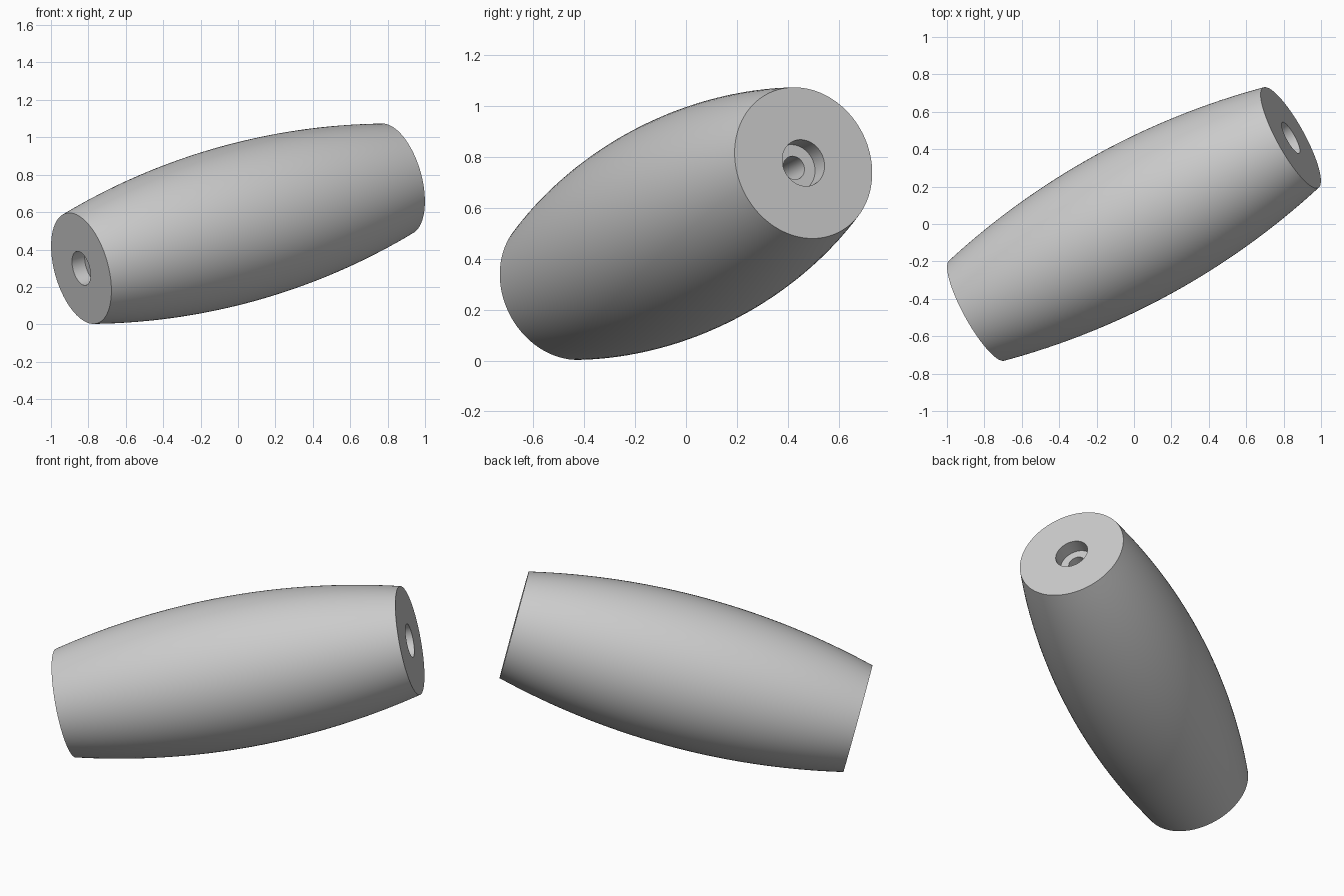
import bpy
import bmesh
import math
from mathutils import Vector

cube = bpy.data.objects.get("Cube")
if cube:
    bpy.data.objects.remove(cube, do_unlink=True)

# Main dimensions
HALF = 0.986                      # half length along the axis
END_R, MID_R = 0.306, 0.422       # barrel radii
BORE_R, RECESS_R, RECESS_DEPTH = 0.047, 0.094, 0.08
AXIS = Vector((0.85, 0.468, 0.242)).normalized()
CENTRE = Vector((0, 0, 0.538))
SIDES, STEPS = 96, 32

grey = bpy.data.materials.new("light_grey")
grey.use_nodes = True
colour = (0.6, 0.6, 0.6, 1)
grey.diffuse_color = colour
grey.node_tree.nodes["Principled BSDF"].inputs["Base Color"].default_value = colour


def barrel_profile():
    """Bulged outer arc, then the stepped bore back through the middle."""
    sag = MID_R - END_R
    arc_r = (HALF ** 2 + sag ** 2) / (2 * sag)
    points = []
    for i in range(STEPS + 1):
        t = HALF * (2 * i / STEPS - 1)
        points.append((t, MID_R - arc_r + math.sqrt(arc_r ** 2 - t ** 2)))
    floor = HALF - RECESS_DEPTH
    half_bore = [(HALF, RECESS_R), (floor, RECESS_R), (floor, BORE_R)]
    return points + half_bore + [(-t, r) for t, r in reversed(half_bore)]


def lathe(name, profile):
    """Revolve a closed (height, radius) loop around z."""
    bm = bmesh.new()
    rings = []
    for k in range(SIDES):
        a = 2 * math.pi * k / SIDES
        rings.append([bm.verts.new((r * math.cos(a), r * math.sin(a), t))
                      for t, r in profile])
    n = len(profile)
    for k in range(SIDES):
        here, there = rings[k], rings[(k + 1) % SIDES]
        for i in range(n):
            j = (i + 1) % n
            bm.faces.new((here[i], there[i], there[j], here[j]))
    bmesh.ops.recalc_face_normals(bm, faces=bm.faces)
    mesh = bpy.data.meshes.new(name)
    bm.to_mesh(mesh)
    bm.free()
    mesh.materials.append(grey)
    obj = bpy.data.objects.new(name, mesh)
    bpy.context.collection.objects.link(obj)
    return obj


# Barrel grip with a recessed through-bore, tilted along its axis
handle = lathe("barrel_handle", barrel_profile())
handle.rotation_euler = AXIS.to_track_quat("Z", "Y").to_euler()
handle.location = CENTRE

bpy.ops.object.select_all(action="DESELECT")
handle.select_set(True)
bpy.context.view_layer.objects.active = handle
bpy.ops.object.shade_smooth_by_angle(angle=math.radians(30))
